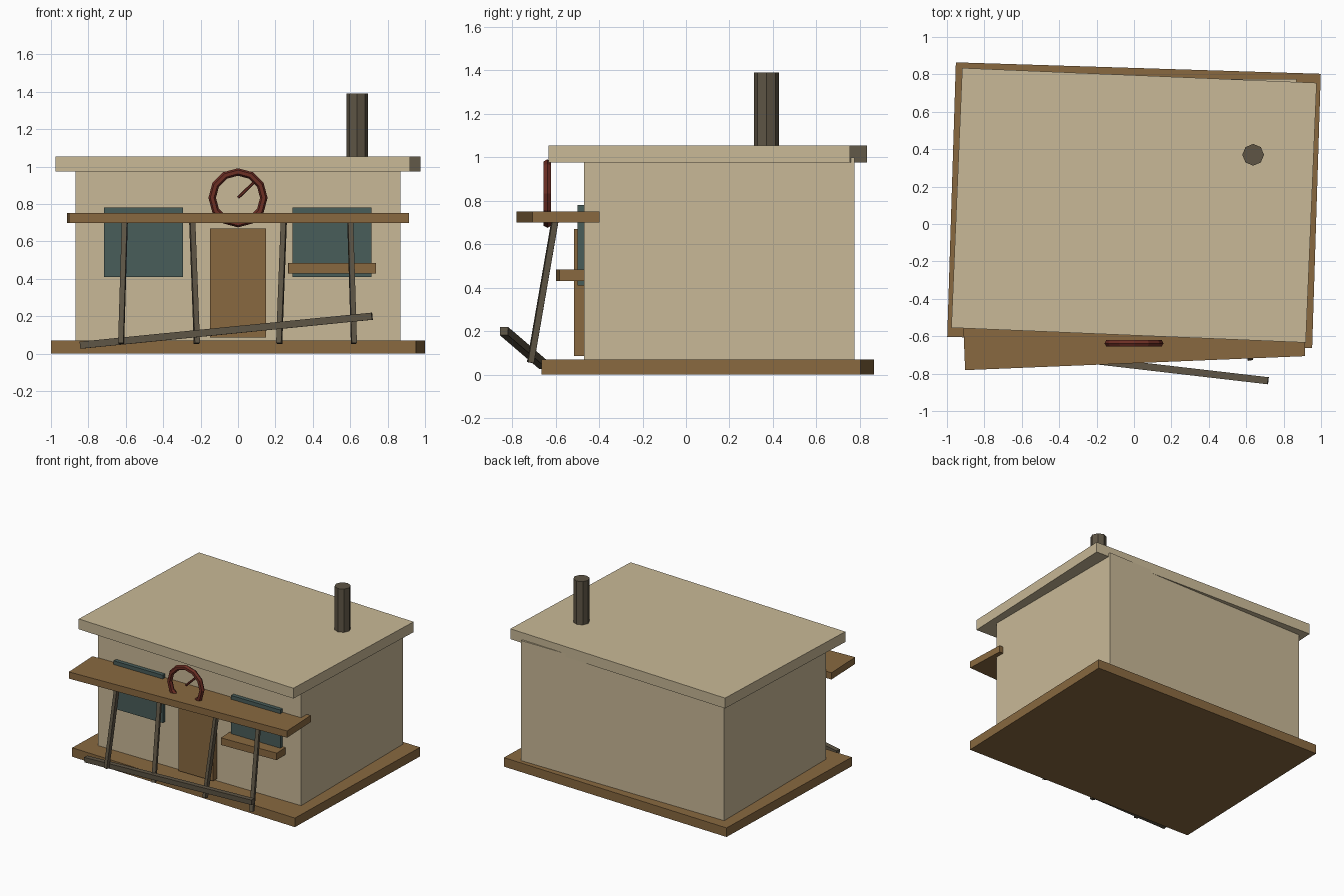
import bpy, math
from mathutils import Vector

if "Cube" in bpy.data.objects:
    bpy.data.objects.remove(bpy.data.objects["Cube"])


def material(name, rgb):
    lin = [((c / 255 + 0.055) / 1.055) ** 2.4 for c in rgb]
    m = bpy.data.materials.new(name)
    m.diffuse_color = (*lin, 1)
    m.use_nodes = True
    m.node_tree.nodes["Principled BSDF"].inputs["Base Color"].default_value = m.diffuse_color
    return m


CREAM = material("cream plaster", (201, 185, 151))
WOOD = material("brown wood", (137, 105, 64))
GREY = material("weathered grey", (94, 85, 69))
TEAL = material("dull teal", (73, 93, 90))
RED = material("rust red", (108, 46, 36))


def finish(name, mat):
    ob = bpy.context.object
    ob.name = name
    ob.data.materials.append(mat)
    return ob


def box(name, mat, centre, size, turn=0):
    bpy.ops.mesh.primitive_cube_add(size=1, location=centre, rotation=(0, 0, math.radians(turn)))
    ob = finish(name, mat)
    ob.scale = size
    return ob


def beam(name, mat, a, b, radius, sides):
    """Straight prism from point a to point b."""
    a, b = Vector(a), Vector(b)
    bpy.ops.mesh.primitive_cylinder_add(vertices=sides, radius=radius, depth=(b - a).length,
                                        location=(a + b) / 2)
    ob = finish(name, mat)
    ob.rotation_euler = (b - a).to_track_quat('Z', 'Y').to_euler()
    return ob


def plank(name, mat, a, b, thick):
    """Square beam from a to b with its faces level."""
    a, b = Vector(a), Vector(b)
    ob = box(name, mat, (a + b) / 2, ((b - a).length, thick, thick))
    ob.rotation_euler = (b - a).to_track_quat('X', 'Z').to_euler()
    return ob


# Hut body: crooked deck, walls, crooked flat roof
box("floor_deck", WOOD, (0, 0.10, 0.035), (1.952, 1.468, 0.07), -1.8)
box("walls", CREAM, (0, 0.1525, 0.525), (1.74, 1.245, 0.95))
box("roof", CREAM, (0, 0.10, 1.015), (1.897, 1.39, 0.08), -2.4)

# Stove pipe
beam("chimney", GREY, (0.637, 0.37, 1.0), (0.637, 0.37, 1.39), 0.058, 8)

# Door and windows
box("door", WOOD, (0, -0.4875, 0.3775), (0.297, 0.055, 0.585))
for side, x in (("left", -0.505), ("right", 0.502)):
    box(side + "_window", TEAL, (x, -0.48, 0.595), (0.421, 0.04, 0.37))

# Serving shelf under the right window
box("window_shelf", WOOD, (0.503, -0.53, 0.457), (0.468, 0.12, 0.055), 2)

# Awning board with four leaning posts
box("awning", WOOD, (0, -0.59, 0.725), (1.82, 0.308, 0.052), 2.36)
for i, (top, foot) in enumerate(((-0.605, -0.625), (-0.245, -0.22), (0.245, 0.22), (0.60, 0.62))):
    plank(f"awning_post_{i + 1}", GREY, (foot, -0.716, 0.055), (top, -0.602, 0.715), 0.028)

# Fallen rail lying across the post feet
plank("fallen_rail", GREY, (-0.843, -0.657, 0.045), (0.717, -0.838, 0.2), 0.038)

# Wheel above the door with a single spoke
hub = (0, -0.638, 0.833)
bpy.ops.mesh.primitive_torus_add(major_segments=12, minor_segments=6, major_radius=0.138,
                                 minor_radius=0.02, location=hub,
                                 rotation=(math.radians(90), 0, 0))
finish("wheel_rim", RED)
beam("wheel_spoke", RED, hub, (0.095, -0.638, 0.925), 0.008, 6)
